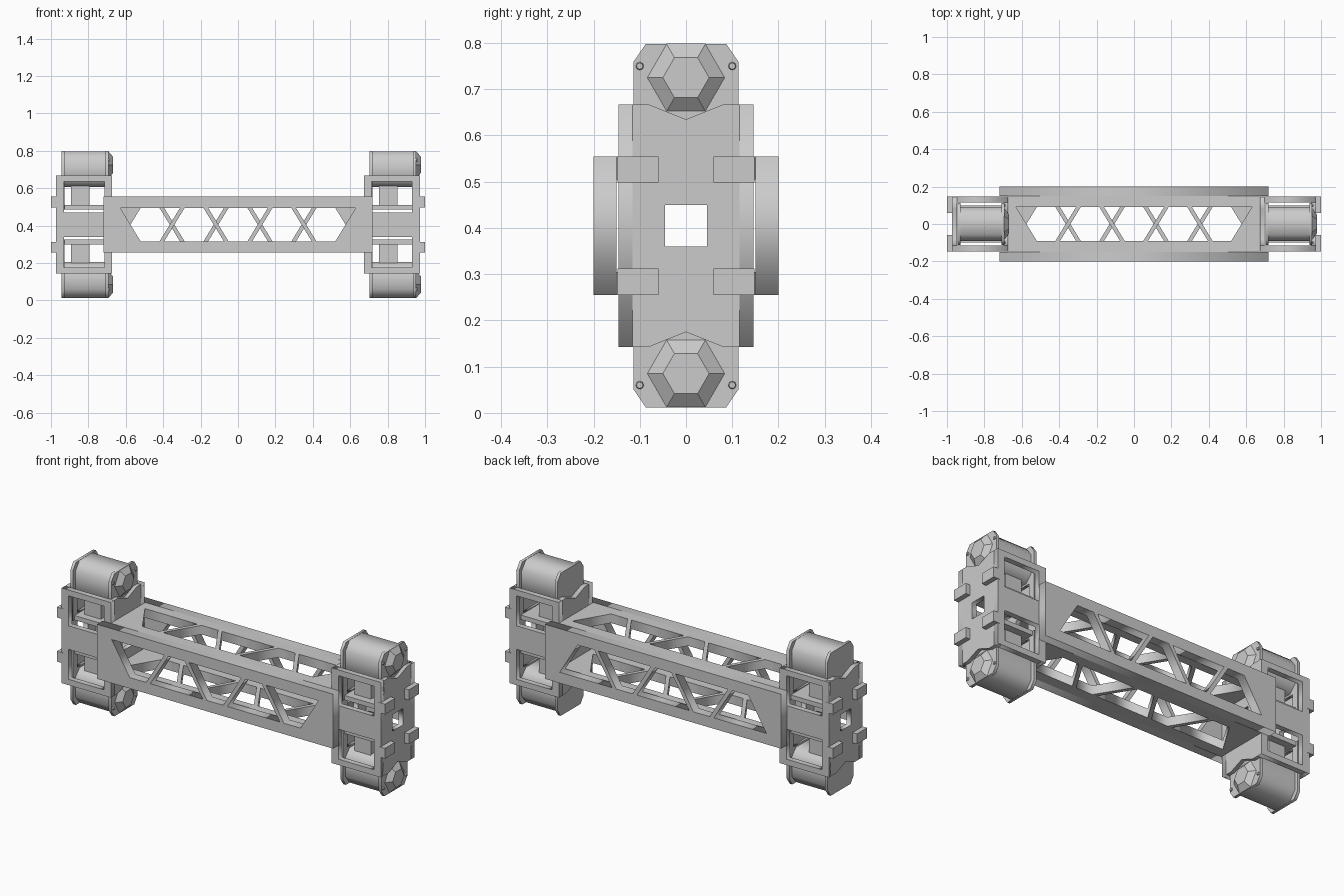
import bpy
from math import cos, sin, pi
from mathutils import Matrix, Vector

if "Cube" in bpy.data.objects:
    bpy.data.objects.remove(bpy.data.objects["Cube"])

MID = 0.405  # height of the horizontal mirror plane


def plate(name, loops, thick, loc, u, v):
    """Flat plate: first loop is the outline, the others are holes; u, v span its plane."""
    cu = bpy.data.curves.new(name, 'CURVE')
    cu.dimensions = '2D'
    cu.fill_mode = 'BOTH'
    cu.extrude = thick / 2
    for pts in loops:
        sp = cu.splines.new('POLY')
        sp.points.add(len(pts) - 1)
        for p, (a, b) in zip(sp.points, pts):
            p.co = (a, b, 0, 1)
        sp.use_cyclic_u = True
    tmp = bpy.data.objects.new(name + "_curve", cu)
    bpy.context.collection.objects.link(tmp)
    me = bpy.data.meshes.new_from_object(tmp.evaluated_get(bpy.context.evaluated_depsgraph_get()))
    bpy.data.objects.remove(tmp)
    u, v = Vector(u), Vector(v)
    m = Matrix((u, v, u.cross(v))).transposed().to_4x4()
    me.transform(Matrix.Translation(loc) @ m)
    ob = bpy.data.objects.new(name, me)
    bpy.context.collection.objects.link(ob)
    return ob


def rect(a0, a1, b0, b1):
    return [(a0, b0), (a1, b0), (a1, b1), (a0, b1)]


def box(name, x, y, z):
    bpy.ops.mesh.primitive_cube_add(size=1, location=[(c[0] + c[1]) / 2 for c in (x, y, z)])
    ob = bpy.context.object
    ob.name = name
    ob.scale = [abs(c[1] - c[0]) for c in (x, y, z)]


def truss_holes(flip):
    """Five trapezoid windows, alternately wide at the top and the bottom."""
    holes = []
    for i in range(-2, 3):
        s = flip * (1 if i % 2 == 0 else -1)
        cx = i * 0.235
        holes.append([(cx - 0.16, 0.09 * s), (cx + 0.16, 0.09 * s),
                      (cx + 0.05, -0.09 * s), (cx - 0.05, -0.09 * s)])
    return holes


X, Y, Z = (1, 0, 0), (0, 1, 0), (0, 0, 1)

# Truss beam: four perforated panels, opposite panels flipped
for s, side in ((-1, "front"), (1, "back")):
    plate(side + "_truss_panel", [rect(-0.72, 0.72, -0.15, 0.15)] + truss_holes(-s),
          0.05, (0, s * 0.175, MID), X, Z)
for s, side in ((1, "top"), (-1, "bottom")):
    plate(side + "_truss_panel", [rect(-0.67, 0.67, -0.15, 0.15)] + truss_holes(s),
          0.05, (0, 0, MID + s * 0.125), X, Y)

# End boxes: open top and bottom, windows front and back
WIN = [rect(-0.108, 0.108, 0.065, 0.23), rect(-0.108, 0.108, -0.23, -0.065)]
NOTCHED = [(-0.145, -0.262), (-0.08, -0.262), (0, -0.23), (0.08, -0.262), (0.145, -0.262),
           (0.145, 0.262), (0.08, 0.262), (0, 0.23), (-0.08, 0.262), (-0.145, 0.262)]
for e, end in ((-1, "left"), (1, "right")):
    cx = e * 0.823
    for s in (-1, 1):
        plate(end + "_box_window_wall", [rect(-0.15, 0.15, -0.262, 0.262)] + WIN,
              0.03, (cx, s * 0.131, MID), X, Z)
        plate(end + "_box_end_wall", [NOTCHED, rect(-0.045, 0.045, -0.045, 0.045)],
              0.026, (cx + s * 0.137, 0, MID), Y, Z)
        # Mounting lugs on the outer face
        for t in (-1, 1):
            box(end + "_lug", (e * 0.96, e * 1.0), (s * 0.06, s * 0.148),
                (MID + t * 0.093, MID + t * 0.15))

    # Roller units poking out of the top and bottom of each box
    for t, pos in ((1, "upper"), (-1, "lower")):
        name = end + "_" + pos

        def prof(pts):
            return [(a, t * b) for a, b in pts]

        side = prof([(-0.113, 0.08), (0.113, 0.08), (0.113, 0.355), (0.087, 0.393),
                     (-0.087, 0.393), (-0.113, 0.355)])
        slot = prof(rect(-0.075, 0.075, 0.11, 0.19))
        barrel = prof([(-0.055, 0.2), (0.055, 0.2), (0.092, 0.24), (0.092, 0.345),
                       (0.055, 0.392), (-0.055, 0.392), (-0.092, 0.345), (-0.092, 0.24)])
        for px in (-0.112, 0.122):
            plate(name + "_side_plate", [side, slot], 0.016, (cx + px, 0, MID), Y, Z)
        plate(name + "_barrel", [barrel], 0.22, (cx + 0.005, 0, MID), Y, Z)
        box(name + "_base", (cx - 0.112, cx + 0.122), (-0.1, 0.1), (MID + t * 0.08, MID + t * 0.105))
        box(name + "_core", (cx - 0.07, cx + 0.03), (-0.06, 0.06), (MID + t * 0.09, MID + t * 0.22))

        # Faceted hub cap and screws on the right-hand plate
        for nm, y, z, r1, r2, d, n in (("_hub_cap", 0, 0.32, 0.085, 0.05, 0.026, 6),
                                       ("_screw", 0.1, 0.345, 0.009, 0.007, 0.008, 8),
                                       ("_screw", -0.1, 0.345, 0.009, 0.007, 0.008, 8)):
            bpy.ops.mesh.primitive_cone_add(vertices=n, radius1=r1, radius2=r2, depth=d,
                                            location=(cx + 0.129 + d / 2, y, MID + t * z),
                                            rotation=(0, pi / 2, 0))
            bpy.context.object.name = name + nm
